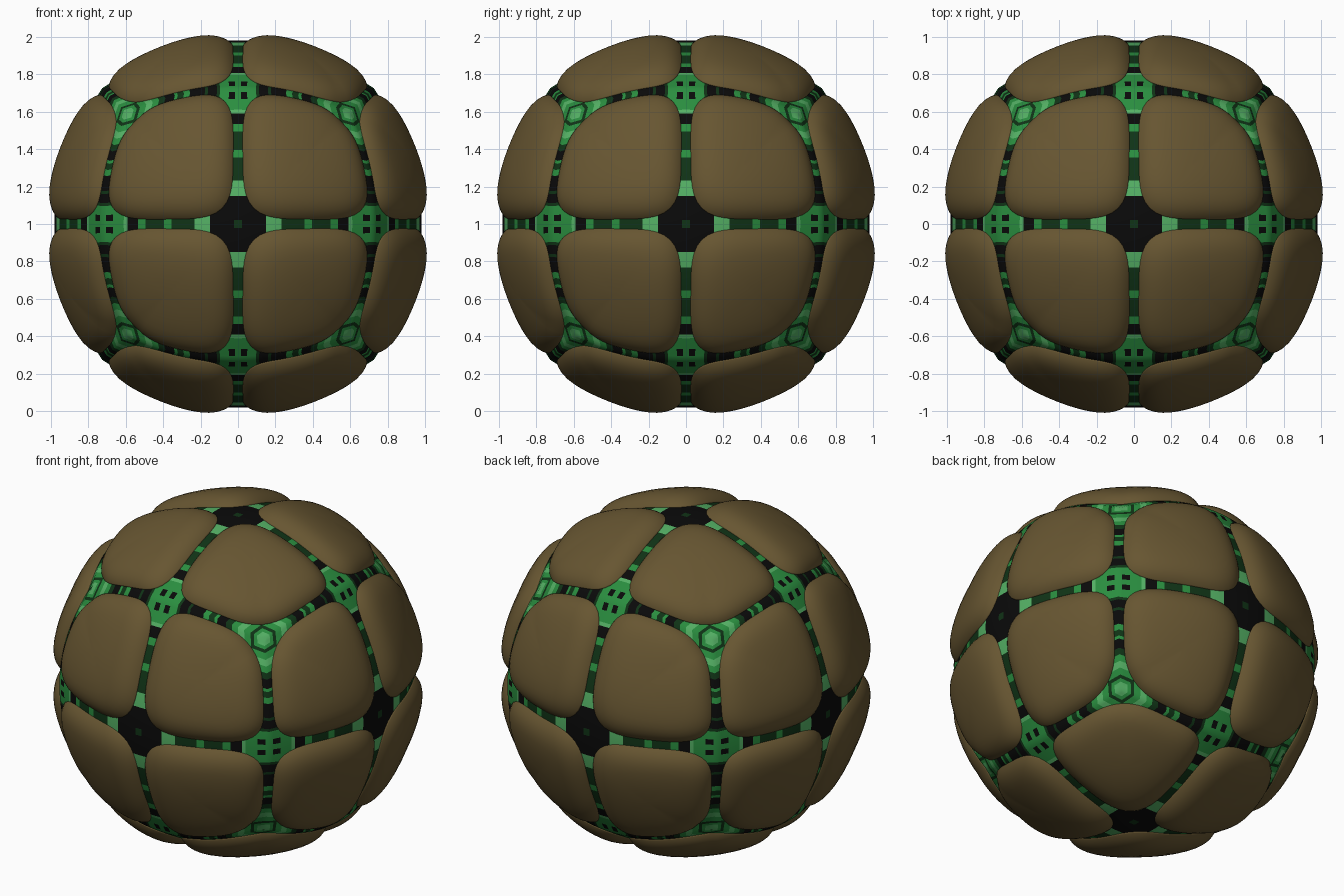
import bpy, bmesh, math
from mathutils import Vector

if "Cube" in bpy.data.objects:
    bpy.data.objects.remove(bpy.data.objects["Cube"])

QUARTER = math.pi / 4
CELLS = 72          # core grid per cube side
GAP = 0.028         # half width of a seam, in radians
SCALE = 0.997


def material(name, colour):
    mat = bpy.data.materials.new(name)
    mat.use_nodes = True
    mat.diffuse_color = (*colour, 1)
    bsdf = mat.node_tree.nodes["Principled BSDF"]
    bsdf.inputs["Base Color"].default_value = (*colour, 1)
    bsdf.inputs["Roughness"].default_value = 0.8
    return mat


BROWN = material("brown_shell", (0.135, 0.092, 0.031))
BLACK, DARK, MID, BRIGHT = range(4)
GREENS = [material("black_seam", (0.003, 0.003, 0.003)),
          material("dark_green", (0.005, 0.033, 0.008)),
          material("mid_green", (0.023, 0.27, 0.05)),
          material("bright_green", (0.09, 0.44, 0.13))]


def core_radius(a, b):
    """The core swells slightly towards the edges of its six sides."""
    return 0.985 + 0.045 * (max(abs(a), abs(b)) / QUARTER) ** 4


def on_ball(axis, sign, a, b, lift=0.0):
    """Point at angles a, b on one of the six sides, lifted off the core."""
    d = [0, 0, 0]
    d[axis] = sign
    d[(axis + 1) % 3] = math.tan(a)
    d[(axis + 2) % 3] = math.tan(b)
    p = Vector(d).normalized() * (core_radius(a, b) + lift) * SCALE
    return p + Vector((0, 0, 1))


def finish(bm, name, materials):
    bmesh.ops.recalc_face_normals(bm, faces=bm.faces)
    for f in bm.faces:
        f.smooth = True
    mesh = bpy.data.meshes.new(name)
    bm.to_mesh(mesh)
    bm.free()
    for m in materials:
        mesh.materials.append(m)
    obj = bpy.data.objects.new(name, mesh)
    bpy.context.collection.objects.link(obj)
    return obj


def band(value, bands, last):
    for limit, colour in bands:
        if value < limit:
            return colour
    return last


SPOKE = [(0.147, BLACK), (0.25, BRIGHT), (0.36, DARK), (0.41, MID),
         (0.53, DARK), (0.56, MID), (0.64, BLACK), (0.68, BRIGHT)]
RIM = [(0.025, MID), (0.07, BLACK), (0.12, MID), (0.16, DARK), (0.22, BLACK),
       (0.25, DARK), (0.35, BLACK), (0.39, MID), (0.43, DARK), (0.46, MID),
       (0.53, BLACK), (0.57, DARK), (0.61, MID), (0.65, BRIGHT), (0.70, MID),
       (0.725, DARK), (0.75, MID)]


def seam_colour(a, b):
    """Bands run outward along the spokes and sideways along the rims."""
    p, q = max(abs(a), abs(b)), min(abs(a), abs(b))
    if p < 0.022:
        return DARK
    if p < 0.66:
        return band(p, SPOKE, MID)
    if q < 0.07 and (p < 0.71 or p > 0.765):
        return MID
    return band(q, RIM, BRIGHT)


# Banded core: six gridded sides welded into a ball
bm = bmesh.new()
angles = [QUARTER * (2 * i / CELLS - 1) for i in range(CELLS + 1)]
for axis in range(3):
    for sign in (-1, 1):
        grid = [[bm.verts.new(on_ball(axis, sign, a, b)) for b in angles] for a in angles]
        for i in range(CELLS):
            for j in range(CELLS):
                f = bm.faces.new((grid[i][j], grid[i + 1][j],
                                  grid[i + 1][j + 1], grid[i][j + 1]))
                f.material_index = seam_colour((angles[i] + angles[i + 1]) / 2,
                                               (angles[j] + angles[j + 1]) / 2)
bmesh.ops.remove_doubles(bm, verts=bm.verts, dist=0.0005)
finish(bm, "banded_core", GREENS)

# Domed shell panels: four on each side
SEGMENTS = 64
RINGS = [0.15, 0.3, 0.45, 0.6, 0.7, 0.78, 0.85, 0.9, 0.94, 0.97, 0.99, 1.0]


def panel(name, axis, sign, su, sv):
    bm = bmesh.new()
    half = QUARTER / 2 - GAP

    def vert(t, k, lift):
        c = math.cos(2 * math.pi * k / SEGMENTS)
        s = math.sin(2 * math.pi * k / SEGMENTS)
        r = t * half / (c ** 4 + s ** 4) ** 0.25
        return bm.verts.new(on_ball(axis, sign, su * QUARTER / 2 + r * c,
                                    sv * QUARTER / 2 + r * s, lift))

    centre = vert(0, 0, 0.065)
    loops = [[vert(t, k, 0.004 + 0.061 * (1 - t ** 6)) for k in range(SEGMENTS)]
             for t in RINGS]
    loops.append([vert(1, k, -0.03) for k in range(SEGMENTS)])
    for k in range(SEGMENTS):
        n = (k + 1) % SEGMENTS
        bm.faces.new((centre, loops[0][k], loops[0][n]))
        for inner, outer in zip(loops, loops[1:]):
            bm.faces.new((inner[k], outer[k], outer[n], inner[n]))
    # Open underside faces inward, so orient by the dome
    obj = finish(bm, name, [BROWN])
    middle = Vector((0, 0, 1))
    if obj.data.polygons[0].normal.dot(obj.data.polygons[0].center - middle) < 0:
        obj.data.flip_normals()


for axis, label in enumerate(("side", "depth", "height")):
    for sign in (-1, 1):
        for n, (su, sv) in enumerate([(1, 1), (-1, 1), (-1, -1), (1, -1)]):
            end = "plus" if sign > 0 else "minus"
            panel(f"shell_panel_{label}_{end}_{n + 1}", axis, sign, su, sv)
